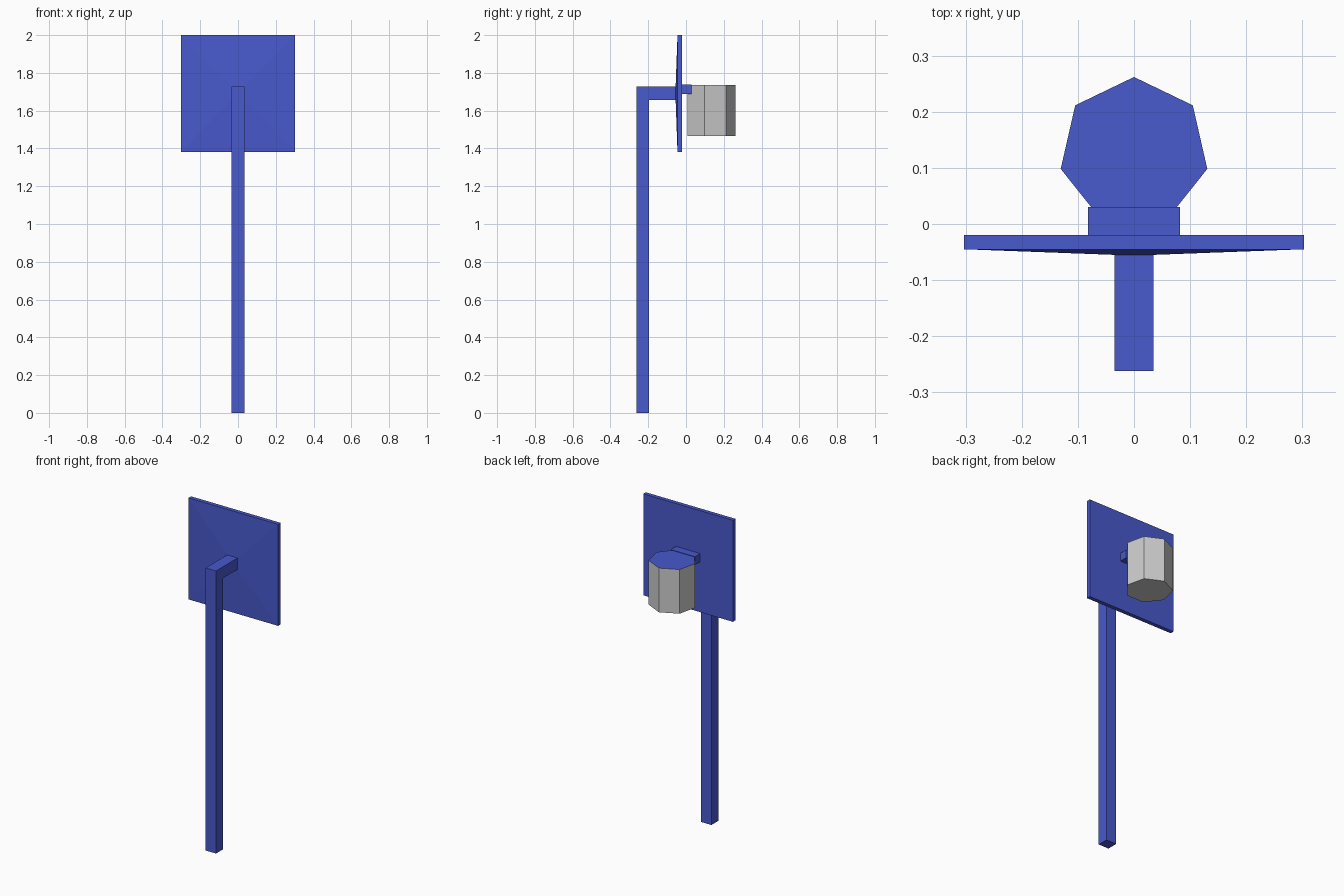
import bpy, bmesh, math

if "Cube" in bpy.data.objects:
    bpy.data.objects.remove(bpy.data.objects["Cube"])

blue = bpy.data.materials.new("blue_paint")
blue.diffuse_color = (0.065, 0.10, 0.61, 1)
blue.use_nodes = True
blue.node_tree.nodes["Principled BSDF"].inputs["Base Color"].default_value = blue.diffuse_color


def loft(name, rings, mat=None):
    """Join equal-length rings of points with quads and cap both ends."""
    bm = bmesh.new()
    loops = [[bm.verts.new(p) for p in ring] for ring in rings]
    n = len(loops[0])
    for a, b in zip(loops, loops[1:]):
        for i in range(n):
            j = (i + 1) % n
            bm.faces.new((a[i], a[j], b[j], b[i]))
    bm.faces.new(loops[0])
    bm.faces.new(loops[-1])
    bmesh.ops.recalc_face_normals(bm, faces=bm.faces)
    me = bpy.data.meshes.new(name)
    bm.to_mesh(me)
    bm.free()
    ob = bpy.data.objects.new(name, me)
    bpy.context.collection.objects.link(ob)
    if mat:
        me.materials.append(mat)
    return ob


def upright_rect(half_w, y, z0, z1):
    return [(-half_w, y, z0), (half_w, y, z0), (half_w, y, z1), (-half_w, y, z1)]


# Post and arm: an L-shaped side profile swept across x
side = [(-0.262, 0), (-0.195, 0), (-0.195, 1.657), (-0.050, 1.657),
        (-0.050, 1.727), (-0.262, 1.727)]
loft("post_and_arm", [[(x, y, z) for y, z in side] for x in (-0.035, 0.035)], blue)

# Backboard: thin panel whose front slopes out to the arm
loft("backboard", [upright_rect(0.303, -0.020, 1.38, 2.0),
                   upright_rect(0.303, -0.045, 1.38, 2.0),
                   upright_rect(0.035, -0.055, 1.657, 1.727)], blue)

# Bracket holding the basket
loft("basket_bracket", [upright_rect(0.082, -0.022, 1.688, 1.738),
                        upright_rect(0.082, 0.030, 1.688, 1.738)], blue)

# Basket: seven-sided drum, grey with a blue top
R, CY = 0.134, 0.128
angles = [math.pi / 2 + i * math.tau / 7 for i in range(7)]
basket = loft("basket", [[(R * math.cos(a), CY + R * math.sin(a), z) for a in angles]
                         for z in (1.465, 1.735)])
grey = bpy.data.materials.new("net_grey")
grey.diffuse_color = (0.8, 0.8, 0.8, 1)
grey.use_nodes = True
grey.node_tree.nodes["Principled BSDF"].inputs["Base Color"].default_value = grey.diffuse_color
basket.data.materials.append(grey)
basket.data.materials.append(blue)
for p in basket.data.polygons:
    p.material_index = 1 if p.normal.z > 0.9 else 0
